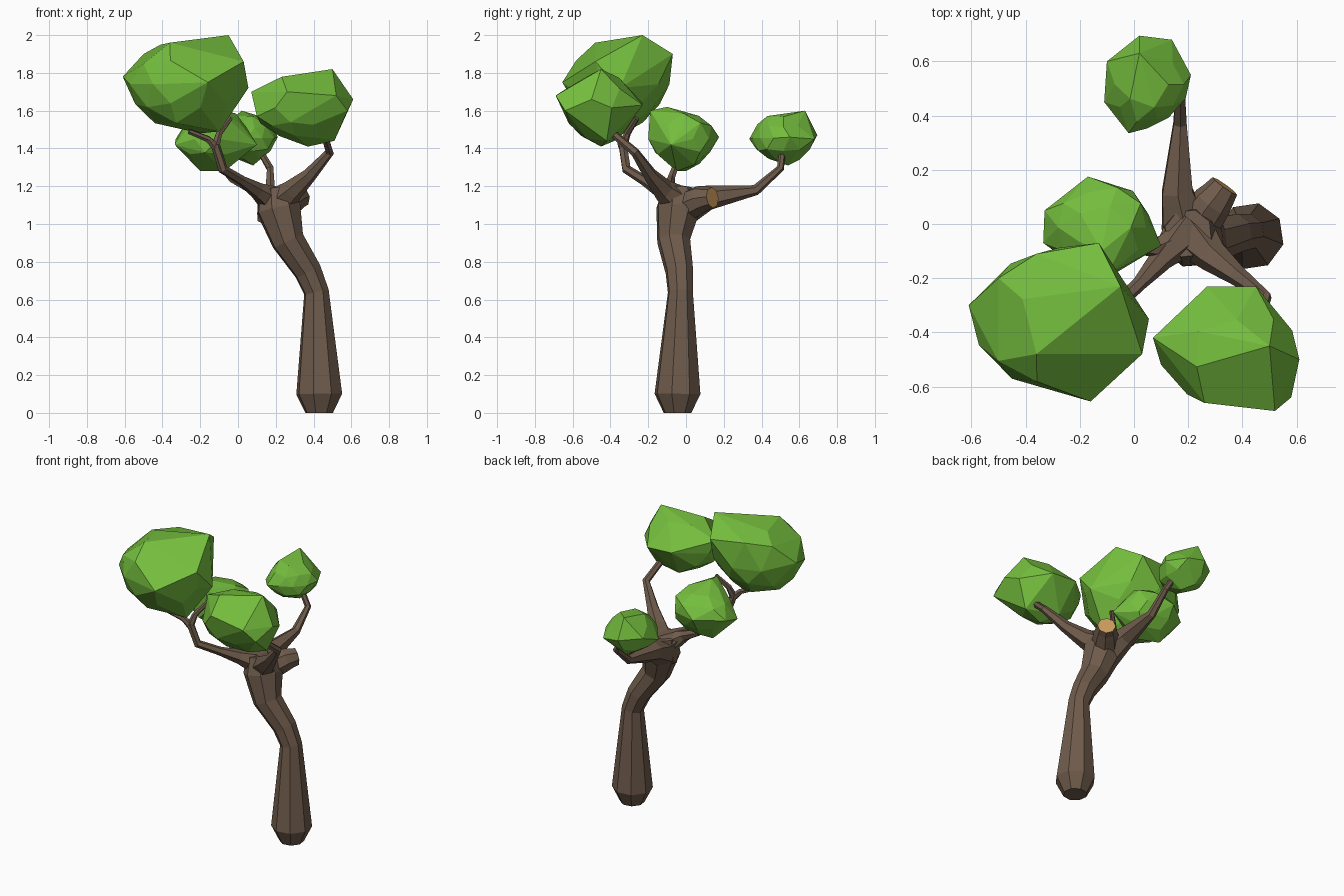
import bpy, bmesh, random
from math import cos, sin, pi
from mathutils import Vector

cube = bpy.data.objects.get("Cube")
if cube:
    bpy.data.objects.remove(cube, do_unlink=True)


def material(name, rgb):
    mat = bpy.data.materials.new(name)
    mat.use_nodes = True
    mat.diffuse_color = (*rgb, 1)
    bsdf = next(n for n in mat.node_tree.nodes if n.type == 'BSDF_PRINCIPLED')
    bsdf.inputs["Base Color"].default_value = (*rgb, 1)
    return mat


BARK = material("bark brown", (0.16, 0.107, 0.072))
LEAF = material("leaf green", (0.175, 0.51, 0.047))
WOOD = material("cut wood tan", (0.60, 0.33, 0.11))


def finish(name, bm, *mats):
    bmesh.ops.recalc_face_normals(bm, faces=bm.faces)
    mesh = bpy.data.meshes.new(name)
    bm.to_mesh(mesh)
    bm.free()
    for mat in mats:
        mesh.materials.append(mat)
    obj = bpy.data.objects.new(name, mesh)
    bpy.context.collection.objects.link(obj)
    return obj


def limb(name, stations, sides=6, cut_end=False):
    """Faceted tube through stations of (x, y, z, radius)."""
    bm = bmesh.new()
    pts = [Vector(s[:3]) for s in stations]
    rings, side = [], Vector((1, 0.15, 0))
    last = len(pts) - 1
    for i, p in enumerate(pts):
        before = (p - pts[max(i - 1, 0)]).normalized()
        after = (pts[min(i + 1, last)] - p).normalized()
        along = (before + after).normalized()
        # carry the cross-section along without twisting
        side = (side - along * side.dot(along)).normalized()
        up = along.cross(side)
        r = stations[i][3]
        angles = [2 * pi * (k + 0.5) / sides for k in range(sides)]
        rings.append([bm.verts.new(p + r * (side * cos(a) + up * sin(a))) for a in angles])
    for a, b in zip(rings, rings[1:]):
        for k in range(sides):
            n = (k + 1) % sides
            bm.faces.new((a[k], a[n], b[n], b[k]))
    bm.faces.new(rings[0][::-1])
    end = bm.faces.new(rings[-1])
    if cut_end:
        end.material_index = 1
    return finish(name, bm, BARK, WOOD) if cut_end else finish(name, bm, BARK)


def leaf_clump(name, seed, corners):
    """Chunky faceted clump: hull of its main corners and a jittered inner ball."""
    rng = random.Random(seed)
    low = Vector([min(c[i] for c in corners) for i in range(3)])
    high = Vector([max(c[i] for c in corners) for i in range(3)])
    mid, half = (low + high) / 2, (high - low) / 2
    bm = bmesh.new()
    bmesh.ops.create_icosphere(bm, subdivisions=2, radius=1)
    for v in bm.verts:
        ball = v.co * rng.uniform(0.82, 0.95)
        v.co = mid + Vector([ball[i] * half[i] for i in range(3)])
    bmesh.ops.delete(bm, geom=list(bm.faces) + list(bm.edges), context='EDGES_FACES')
    for c in corners:
        bm.verts.new(c)
    hull = bmesh.ops.convex_hull(bm, input=list(bm.verts))
    loose = [v for v in bm.verts if not v.link_faces]
    bmesh.ops.delete(bm, geom=loose, context='VERTS')
    bmesh.ops.remove_doubles(bm, verts=list(bm.verts), dist=0.035)
    bmesh.ops.dissolve_limit(bm, angle_limit=0.16, verts=list(bm.verts), edges=list(bm.edges))
    return finish(name, bm, LEAF)


# Bent trunk
limb("trunk", [(0.43, -0.045, 0, 0.075), (0.43, -0.045, 0.1, 0.125),
               (0.415, -0.03, 0.64, 0.068), (0.37, -0.035, 0.75, 0.075),
               (0.265, -0.065, 0.91, 0.09), (0.215, -0.04, 1.08, 0.122),
               (0.2, -0.035, 1.19, 0.09)], sides=8)

# Sawn-off stump
limb("sawn_stump", [(0.21, -0.03, 1.08, 0.09), (0.29, 0.08, 1.13, 0.075),
                    (0.31, 0.105, 1.135, 0.066), (0.335, 0.14, 1.14, 0.056)], 8, cut_end=True)

# Branches
limb("back_branch", [(0.2, -0.05, 1.07, 0.11), (0.16, 0.12, 1.14, 0.065),
                     (0.17, 0.37, 1.18, 0.028), (0.17, 0.5, 1.295, 0.02),
                     (0.12, 0.51, 1.38, 0.018)])
limb("front_left_branch", [(0.2, -0.02, 1.1, 0.1), (0.29, -0.12, 1.18, 0.06),
                           (0.38, -0.19, 1.26, 0.038), (0.485, -0.27, 1.38, 0.024),
                           (0.45, -0.4, 1.49, 0.02)])
limb("front_right_branch", [(0.2, -0.02, 1.12, 0.09), (0.1, -0.13, 1.18, 0.045),
                            (0.02, -0.22, 1.23, 0.027), (-0.08, -0.315, 1.29, 0.026),
                            (-0.12, -0.335, 1.42, 0.024)])
limb("outer_twig", [(-0.12, -0.335, 1.41, 0.024), (-0.16, -0.35, 1.45, 0.018),
                    (-0.26, -0.38, 1.49, 0.014)])
limb("inner_twig", [(-0.12, -0.335, 1.41, 0.024), (-0.1, -0.31, 1.48, 0.018),
                    (-0.04, -0.26, 1.56, 0.014)])
limb("right_branch", [(0.19, -0.05, 1.12, 0.08), (0.08, -0.09, 1.19, 0.035),
                      (-0.03, -0.08, 1.24, 0.022), (-0.1, -0.05, 1.32, 0.017)])

# Leaf clumps
leaf_clump("front_right_leaves", 3, [
    (-0.61, -0.3, 1.78), (-0.5, -0.2, 1.9), (-0.36, -0.11, 1.92), (-0.13, -0.07, 1.9),
    (-0.05, -0.23, 2), (0.055, -0.35, 1.72), (0.03, -0.48, 1.86), (-0.16, -0.655, 1.75),
    (-0.45, -0.5, 1.72), (-0.2, -0.33, 1.48), (-0.36, -0.48, 1.96), (-0.1, -0.4, 1.49)])
leaf_clump("front_left_leaves", 8, [
    (0.07, -0.42, 1.7), (0.27, -0.23, 1.64), (0.45, -0.23, 1.63), (0.61, -0.5, 1.66),
    (0.58, -0.64, 1.6), (0.52, -0.69, 1.68), (0.26, -0.66, 1.7), (0.1, -0.52, 1.57),
    (0.5, -0.45, 1.82), (0.29, -0.52, 1.78), (0.37, -0.45, 1.41), (0.51, -0.42, 1.44)])
leaf_clump("back_leaves", 5, [
    (-0.02, 0.335, 1.45), (-0.11, 0.45, 1.42), (-0.1, 0.6, 1.48), (0.02, 0.695, 1.47),
    (0.14, 0.68, 1.45), (0.21, 0.55, 1.46), (0.02, 0.63, 1.6), (0.08, 0.54, 1.31)])
leaf_clump("right_leaves", 11, [
    (-0.17, 0.175, 1.46), (-0.33, 0.05, 1.45), (-0.335, -0.07, 1.42), (-0.02, 0.1, 1.5),
    (0.1, -0.08, 1.42), (-0.1, -0.19, 1.6), (-0.1, -0.2, 1.45), (-0.2, 0, 1.28),
    (-0.07, -0.05, 1.28), (-0.12, -0.1, 1.62)])
